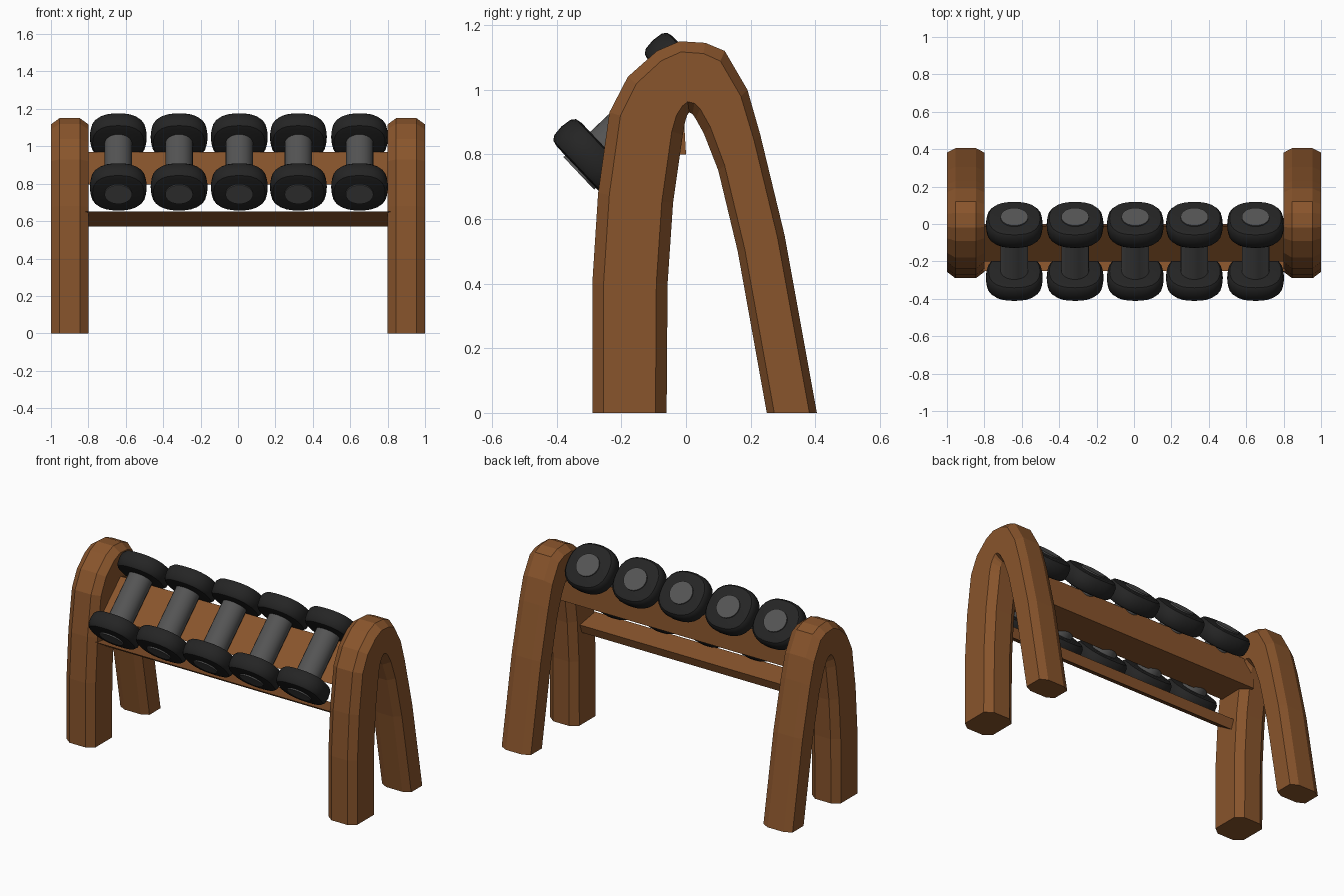
import bpy, bmesh, math
from mathutils import Vector

if "Cube" in bpy.data.objects:
    bpy.data.objects.remove(bpy.data.objects["Cube"])


def material(name, rgb):
    m = bpy.data.materials.new(name)
    m.diffuse_color = (*rgb, 1)
    m.use_nodes = True
    m.node_tree.nodes["Principled BSDF"].inputs["Base Color"].default_value = m.diffuse_color
    return m


WOOD = material("wood", (0.25, 0.09, 0.025))
RUBBER = material("rubber", (0.018, 0.018, 0.018))
STEEL = material("steel", (0.09, 0.09, 0.09))


def loft(name, rings, mat, smooth=False):
    """Skin a list of equal-length rings and cap both ends."""
    bm = bmesh.new()
    vs = [[bm.verts.new(p) for p in ring] for ring in rings]
    n = len(rings[0])
    for a, b in zip(vs, vs[1:]):
        for i in range(n):
            bm.faces.new((a[i], a[(i + 1) % n], b[(i + 1) % n], b[i]))
    bm.faces.new(vs[0][::-1])
    bm.faces.new(vs[-1])
    bmesh.ops.recalc_face_normals(bm, faces=bm.faces)
    me = bpy.data.meshes.new(name)
    bm.to_mesh(me)
    bm.free()
    me.materials.append(mat)
    ob = bpy.data.objects.new(name, me)
    bpy.context.collection.objects.link(ob)
    if smooth:
        bpy.ops.object.select_all(action='DESELECT')
        ob.select_set(True)
        bpy.context.view_layer.objects.active = ob
        bpy.ops.object.shade_smooth_by_angle(angle=math.radians(35))
    return ob


# Arched side frames: outer and inner (y, z) outline pairs
ARCH = [((-.29, 0), (-.06, 0)), ((-.29, .4), (-.057, .4)),
        ((-.272, .68), (-.04, .65)), ((-.237, .93), (-.01, .86)),
        ((-.18, 1.04), (-.003, .9)), ((-.09, 1.12), (.003, .92)),
        ((-.02, 1.15), (.01, .93)), ((.06, 1.145), (.02, .925)),
        ((.12, 1.12), (.03, .91)), ((.19, 1.0), (.055, .865)),
        ((.23, .86), (.10, .75)), ((.305, .55), (.16, .5)),
        ((.405, 0), (.25, 0))]
OCT = [(.1, .7), (.055, 1), (-.055, 1), (-.1, .7),
       (-.1, -.7), (-.055, -1), (.055, -1), (.1, -.7)]
for side, sx in (("left", -1), ("right", 1)):
    rings = []
    for o, i in ARCH:
        o, i = Vector(o), Vector(i)
        mid, half = (o + i) / 2, (o - i) / 2
        rings.append([(sx * .9 + x, *(mid + half * s)) for x, s in OCT])
    loft(side + "_arch_frame", rings, WOOD)

# Wedge rails between the frames
for name, w, prof in (
        ("upper_rail", .86, [(-.2, .795), (-.01, .97), (.0, .8)]),
        ("lower_rail", .86, [(-.25, .65), (-.10, .625), (-.12, .57)])):
    loft(name, [[(x, y, z) for y, z in prof] for x in (-w, w)], WOOD)

# Dumbbells, tilted along one axis
LOW, HIGH = Vector((0, -.288, .783)), Vector((0, -.005, 1.05))
AXIS = (HIGH - LOW).normalized()
UP = Vector((0, -AXIS.z, AXIS.y))


def turned(name, centre, profile, power, sides, mat):
    """Rounded-square or round solid along the dumbbell axis."""
    rings = []
    for r, h, in profile:
        ring = []
        for k in range(sides):
            t = 2 * math.pi * k / sides
            c, s = math.cos(t), math.sin(t)
            f = r / (abs(c) ** power + abs(s) ** power) ** (1 / power)
            ring.append(centre + Vector((f * c * 1.07, 0, 0)) + UP * f * s + AXIS * h)
        rings.append(ring)
    return loft(name, rings, mat, True)


WEIGHT = [(.108, -.053), (.128, -.048), (.138, -.034), (.142, 0),
          (.138, .034), (.128, .048), (.108, .053)]
for n, x in enumerate((-.64, -.315, .007, .323, .65), 1):
    off = Vector((x, 0, 0))
    turned(f"handle_{n}", (LOW + HIGH) / 2 + off,
           [(.069, -.255), (.069, .255)], 2, 24, STEEL)
    for label, c in (("lower", LOW), ("upper", HIGH)):
        turned(f"{label}_weight_{n}", c + off, WEIGHT, 2.5, 28, RUBBER)
